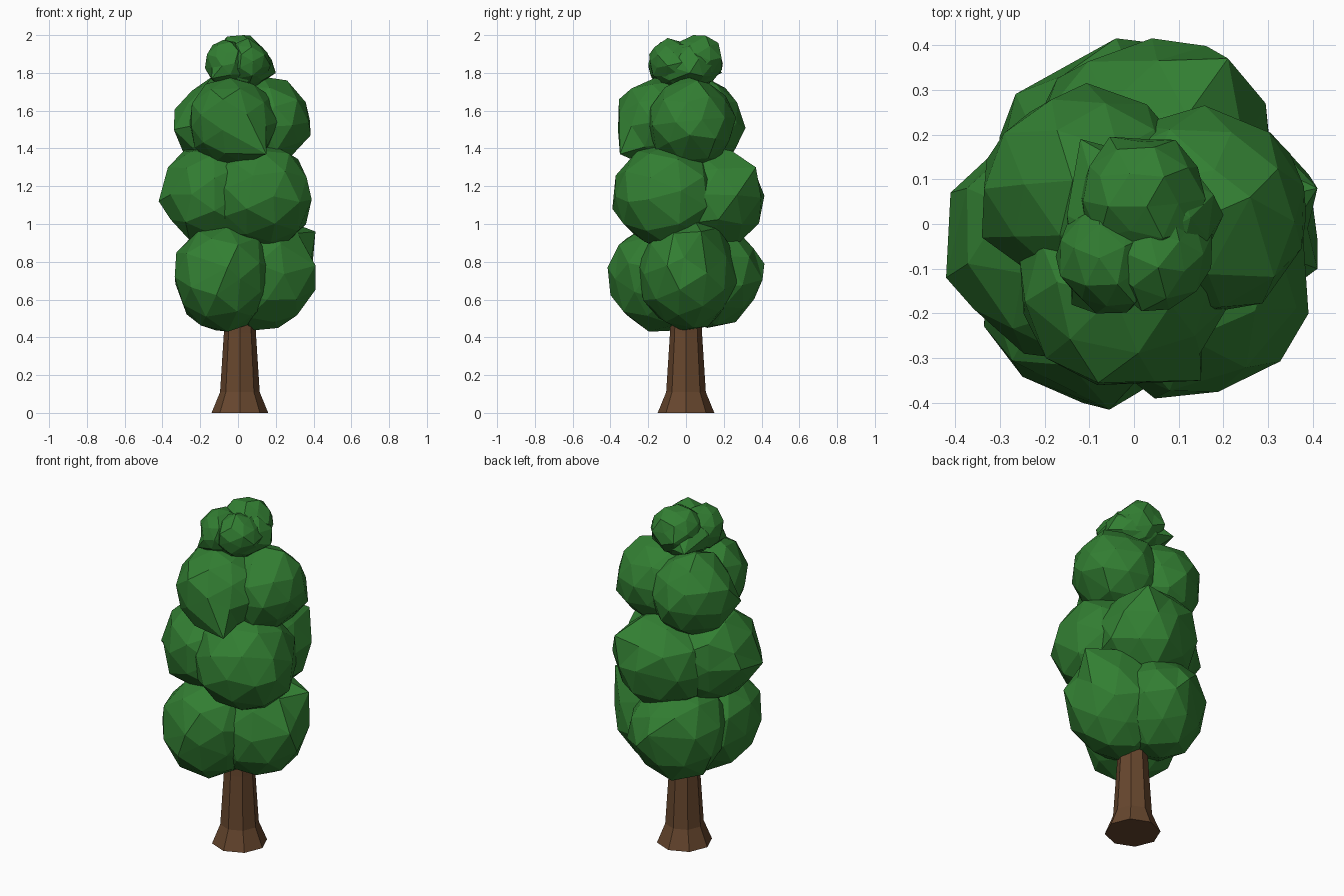
import bpy, bmesh, math, random
from mathutils import Vector, Euler

random.seed(11)
cube = bpy.data.objects.get("Cube")
if cube:
    bpy.data.objects.remove(cube, do_unlink=True)


def material(name, color):
    m = bpy.data.materials.new(name)
    m.use_nodes = True
    m.diffuse_color = color
    m.node_tree.nodes["Principled BSDF"].inputs["Base Color"].default_value = color
    return m


leaf = material("leaf green", (0.032, 0.21, 0.032, 1))
bark = material("bark brown", (0.135, 0.062, 0.027, 1))


def finish(bm, name, mat):
    mesh = bpy.data.meshes.new(name)
    bmesh.ops.recalc_face_normals(bm, faces=bm.faces)
    bm.to_mesh(mesh)
    bm.free()
    mesh.materials.append(mat)
    obj = bpy.data.objects.new(name, mesh)
    bpy.context.collection.objects.link(obj)
    return obj


def trunk(profile, sides=8):
    """Flared faceted trunk from (radius, height) rings."""
    bm = bmesh.new()
    rings = []
    for r, z in profile:
        angles = [2 * math.pi * i / sides - math.pi / 2 for i in range(sides)]
        rings.append([bm.verts.new((0.01 + r * math.cos(a), r * math.sin(a), z)) for a in angles])
    for low, high in zip(rings, rings[1:]):
        for i in range(sides):
            j = (i + 1) % sides
            bm.faces.new((low[i], low[j], high[j], high[i]))
    bm.faces.new(rings[0])
    bm.faces.new(rings[-1])
    return finish(bm, "trunk", bark)


def clump(name, center, half_size, jitter, corners):
    """Faceted leaf clump filling the given box, with a few corners pulled out."""
    bm = bmesh.new()
    bmesh.ops.create_icosphere(bm, subdivisions=2, radius=1)
    turn = Euler([random.uniform(0, math.tau) for _ in range(3)]).to_matrix()
    for v in bm.verts:
        v.co = turn @ v.co * random.uniform(1 - jitter, 1 + jitter)
    for axis in range(3):
        values = [v.co[axis] for v in bm.verts]
        low, high = min(values), max(values)
        for v in bm.verts:
            t = 2 * (v.co[axis] - low) / (high - low) - 1
            v.co[axis] = center[axis] + half_size[axis] * t
    for corner in map(Vector, corners):
        nearest = min(bm.verts, key=lambda v: (v.co - corner).length)
        nearest.co = corner
    return finish(bm, name, leaf)


trunk([(0.15, 0), (0.105, 0.11), (0.085, 0.42), (0.08, 0.6)])

# Crown tiers: corner unevenness, then centre, half size and pulled corners of each clump
tiers = {
    "lower": (0.06, [
        ((0.14, 0.01, 0.735), (0.27, 0.265, 0.3), [(0.41, 0.08, 0.96), (0.41, -0.1, 0.78)]),
        ((-0.04, 0.135, 0.735), (0.265, 0.27, 0.285), [(-0.04, 0.415, 0.79)]),
        ((-0.075, -0.135, 0.71), (0.26, 0.265, 0.28), [(-0.055, -0.415, 0.77)]),
    ]),
    "middle": (0.06, [
        ((0.11, -0.11, 1.145), (0.28, 0.28, 0.28), [(0.39, -0.2, 1.13)]),
        ((0.03, 0.125, 1.14), (0.28, 0.275, 0.275), [(0.04, 0.415, 1.15), (0.21, 0.37, 1.3)]),
        ((-0.14, -0.025, 1.14), (0.265, 0.28, 0.275), [(-0.42, -0.12, 1.12), (-0.41, 0.07, 1.15)]),
    ]),
    "upper": (0.06, [
        ((-0.02, -0.125, 1.535), (0.235, 0.235, 0.24), [(-0.08, -0.355, 1.66), (0.15, -0.35, 1.37)]),
        ((0.135, 0.03, 1.54), (0.245, 0.235, 0.24), [(0.385, 0.02, 1.47), (0.26, 0.06, 1.76)]),
        ((-0.1, 0.08, 1.535), (0.235, 0.235, 0.245), [(-0.34, -0.03, 1.5), (-0.29, 0.1, 1.38)]),
    ]),
    "top": (0.1, [
        ((0.05, -0.06, 1.86), (0.125, 0.135, 0.125), []),
        ((0.02, 0.06, 1.865), (0.14, 0.135, 0.135), []),
        ((-0.055, -0.06, 1.85), (0.12, 0.14, 0.125), [(-0.14, -0.18, 1.77)]),
        ((0.02, 0, 1.83), (0.17, 0.175, 0.13), [(0.2, 0.02, 1.8), (-0.12, 0.19, 1.8)]),
    ]),
}
for tier, (jitter, clumps) in tiers.items():
    for i, (center, half_size, corners) in enumerate(clumps):
        clump(f"{tier}_foliage_{i + 1}", center, half_size, jitter, corners)
